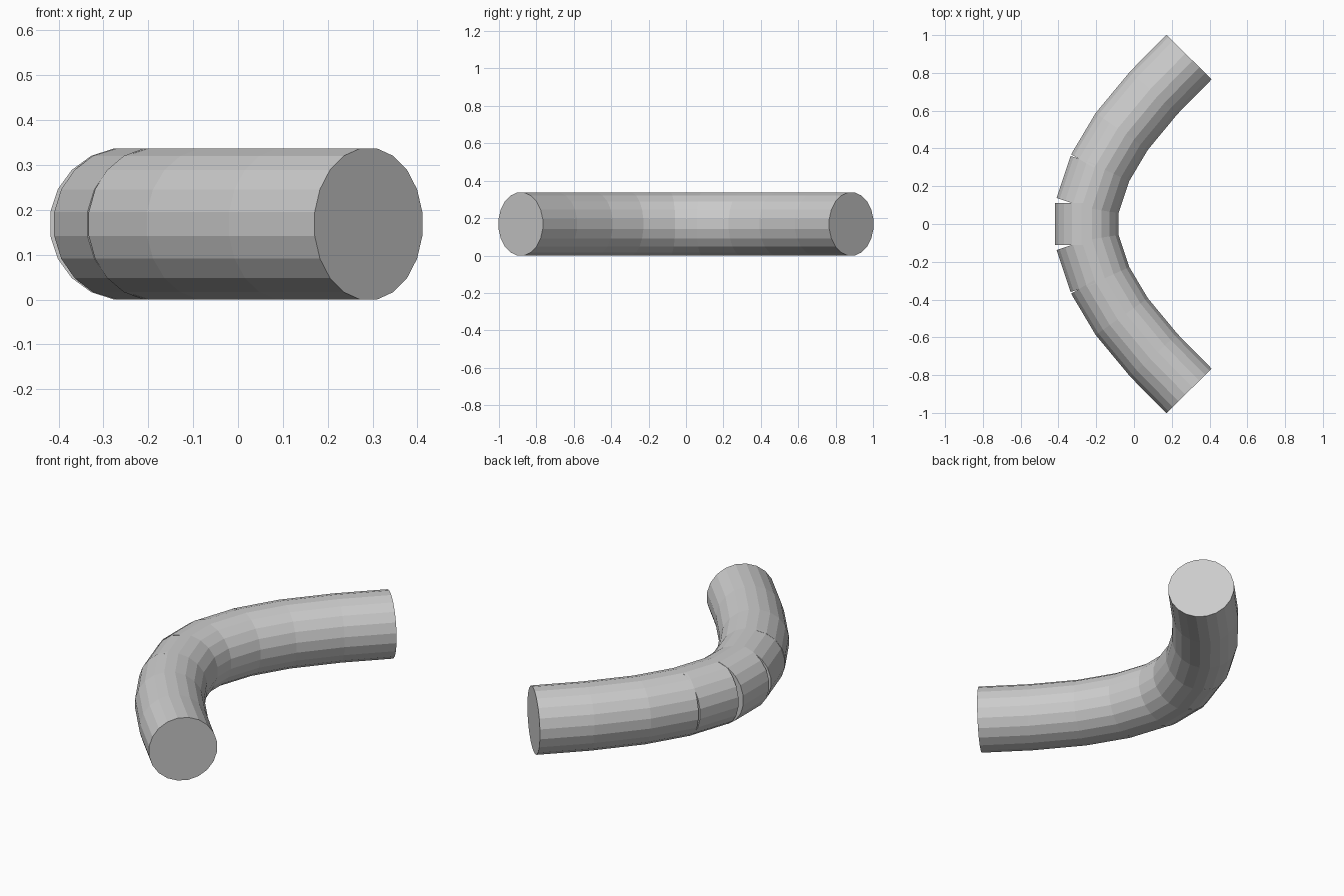
import bpy, bmesh, math
from mathutils import Vector

if "Cube" in bpy.data.objects:
    bpy.data.objects.remove(bpy.data.objects["Cube"])

SIDES, R, Z = 20, 0.1705, 0.1685


def tube(name, path):
    """Capped faceted tube along a flat path, square ends and mitred joints."""
    pts = [Vector(p) for p in path]
    dirs = [(b - a).normalized() for a, b in zip(pts, pts[1:])]
    bm = bmesh.new()
    rings = []
    for i, p in enumerate(pts):
        d0, d1 = dirs[max(i - 1, 0)], dirs[min(i, len(dirs) - 1)]
        t = (d0 + d1).normalized()
        side = Vector((t.y, -t.x)) / t.dot(d0)
        ring = []
        for k in range(SIDES):
            a = 2 * math.pi * (k + 0.5) / SIDES
            q = p + side * R * math.cos(a)
            ring.append(bm.verts.new((q.x, q.y, Z + R * math.sin(a))))
        rings.append(ring)
    for r0, r1 in zip(rings, rings[1:]):
        for k in range(SIDES):
            n = (k + 1) % SIDES
            bm.faces.new((r0[k], r0[n], r1[n], r1[k]))
    bm.faces.new(rings[0])
    bm.faces.new(rings[-1])
    bmesh.ops.recalc_face_normals(bm, faces=bm.faces[:])
    me = bpy.data.meshes.new(name)
    bm.to_mesh(me)
    bm.free()
    ob = bpy.data.objects.new(name, me)
    bpy.context.collection.objects.link(ob)


# Straight middle piece
tube("middle_segment", [(-0.25, -0.11), (-0.25, 0.11)])

# Mirrored elbow pieces and long curved arms
for s, label in ((1, "back"), (-1, "front")):
    tube(label + "_elbow", [(-0.25, s * 0.085), (-0.176, s * 0.307)])
    tube(label + "_arm", [(-0.188, s * 0.283), (-0.065, s * 0.49),
                          (0.105, s * 0.695), (0.291, s * 0.884)])
